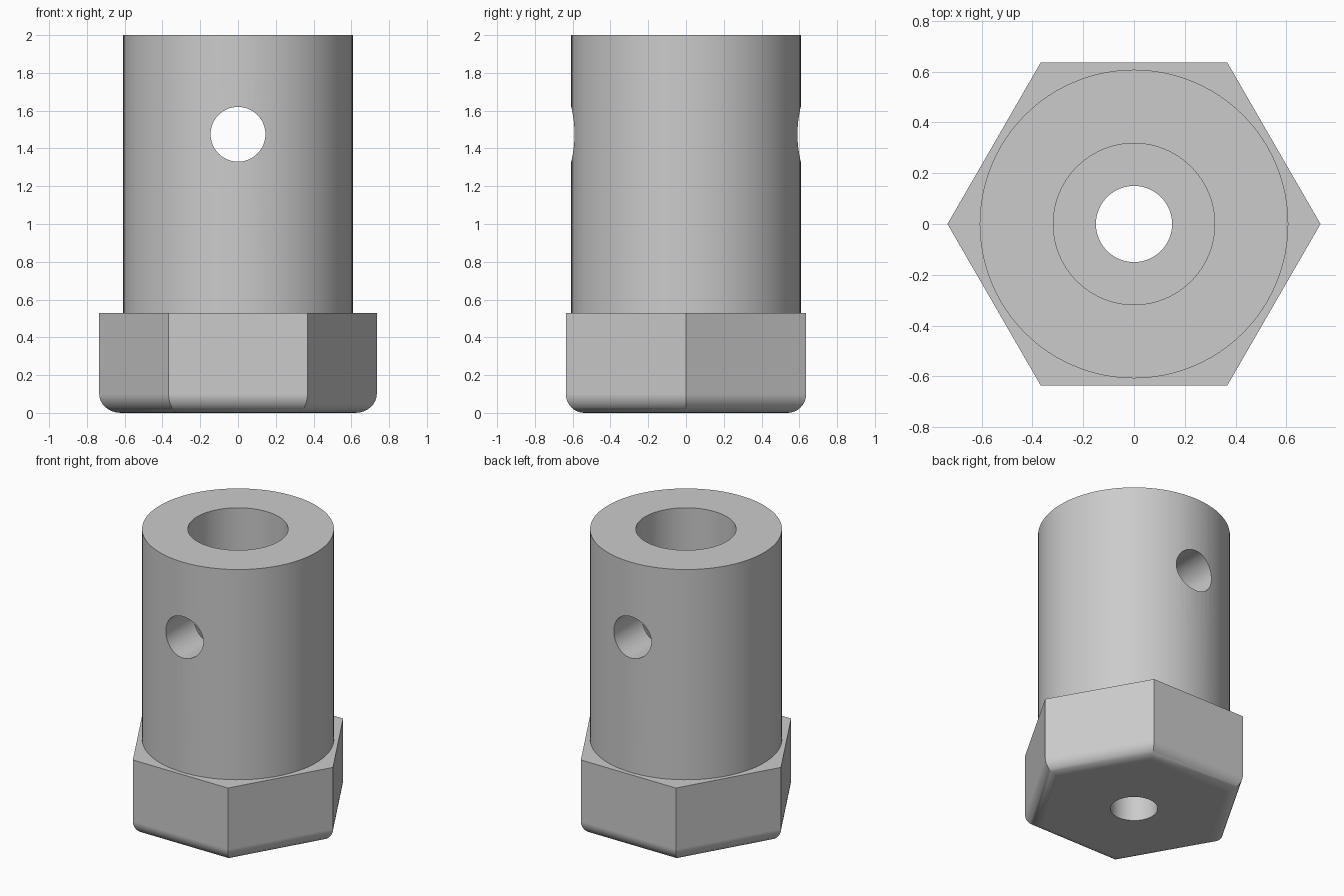
import bpy
import bmesh
import math

default = bpy.data.objects.get("Cube")
if default:
    bpy.data.objects.remove(default, do_unlink=True)

HEX_R = 0.735      # centre to hex corner
HEX_TOP = 0.53
FILLET = 0.1       # rounding of the lower hex edges
APOTHEM = HEX_R * math.cos(math.pi / 6)

steel = bpy.data.materials.new("grey steel")
steel.use_nodes = True
colour = (0.6, 0.6, 0.6, 1)
steel.diffuse_color = colour
steel.node_tree.nodes["Principled BSDF"].inputs["Base Color"].default_value = colour


def stack(name, sides, levels):
    """Closed solid from (radius, z) rings with the given number of sides."""
    bm = bmesh.new()
    rings = []
    for r, z in levels:
        angles = [2 * math.pi * i / sides for i in range(sides)]
        rings.append([bm.verts.new((r * math.cos(a), r * math.sin(a), z)) for a in angles])
    for low, high in zip(rings, rings[1:]):
        for i in range(sides):
            j = (i + 1) % sides
            bm.faces.new((low[i], low[j], high[j], high[i]))
    bm.faces.new(rings[0][::-1])
    bm.faces.new(rings[-1])
    mesh = bpy.data.meshes.new(name)
    bm.to_mesh(mesh)
    bm.free()
    mesh.materials.append(steel)
    obj = bpy.data.objects.new(name, mesh)
    bpy.context.collection.objects.link(obj)
    return obj


def cylinder(name, radius, low, high, sides=96):
    return stack(name, sides, [(radius, low), (radius, high)])


# Hex head with rounded lower edges
levels = []
for i in range(9):
    a = math.pi / 2 * i / 8
    inset = FILLET * (1 - math.sin(a))
    levels.append((HEX_R * (APOTHEM - inset) / APOTHEM, FILLET * (1 - math.cos(a))))
levels.append((HEX_R, HEX_TOP))
adapter = stack("hex_adapter", 6, levels)

# Barrel, stepped bore and cross hole
barrel = cylinder("barrel", 0.608, 0.3, 2.0)
bore = cylinder("bore_cutter", 0.318, HEX_TOP, 2.2)
shaft_hole = cylinder("shaft_hole_cutter", 0.15, -0.2, 1.0)
cross_hole = cylinder("cross_hole_cutter", 0.145, -1, 1, 64)
cross_hole.rotation_euler.x = math.pi / 2
cross_hole.location.z = 1.475

helpers = [(barrel, "UNION"), (bore, "DIFFERENCE"),
           (shaft_hole, "DIFFERENCE"), (cross_hole, "DIFFERENCE")]
for helper, operation in helpers:
    helper.hide_render = True
    mod = adapter.modifiers.new(helper.name, "BOOLEAN")
    mod.operation = operation
    mod.solver = "EXACT"
    mod.object = helper

# Bake the cuts and drop the helpers
bpy.context.view_layer.update()
graph = bpy.context.evaluated_depsgraph_get()
baked = bpy.data.meshes.new_from_object(adapter.evaluated_get(graph))
adapter.modifiers.clear()
adapter.data = baked
for helper, _ in helpers:
    bpy.data.objects.remove(helper, do_unlink=True)

# Smooth the round walls and keep the flats clean
bpy.ops.object.select_all(action="DESELECT")
adapter.select_set(True)
bpy.context.view_layer.objects.active = adapter
bpy.ops.object.shade_smooth_by_angle(angle=math.radians(30))
normals = adapter.modifiers.new("clean_normals", "WEIGHTED_NORMAL")
normals.keep_sharp = True
